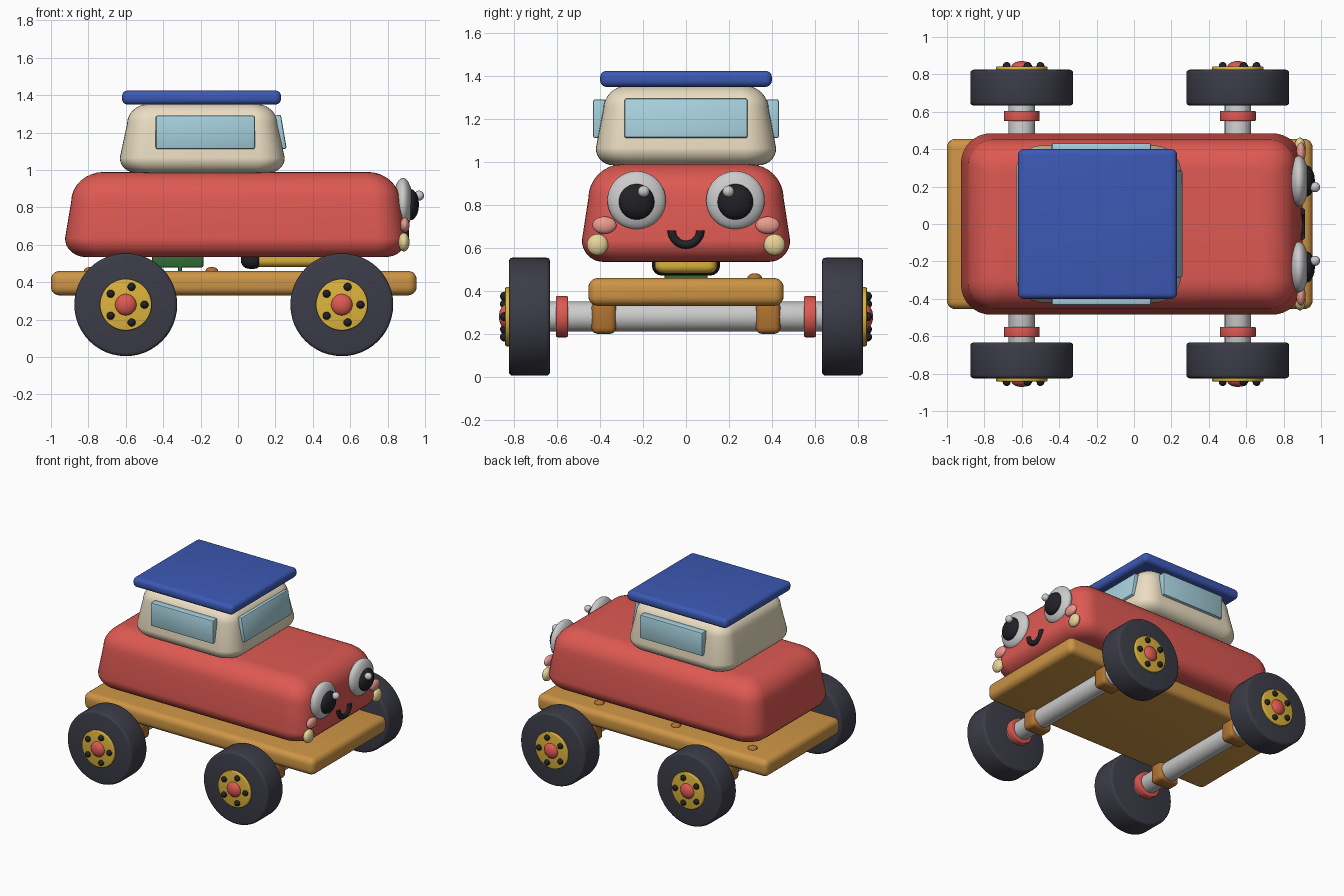
import bpy, bmesh
from math import sin, cos, pi, radians
from mathutils import Matrix

if "Cube" in bpy.data.objects:
    bpy.data.objects.remove(bpy.data.objects["Cube"])

COLORS = {
    "red": (.73, .10, .085), "wood": (.61, .30, .06), "dark_wood": (.43, .17, .03),
    "blue": (.045, .10, .46), "cream": (.83, .73, .54), "glass": (.38, .63, .72),
    "rubber": (.045, .045, .065), "yellow": (.72, .46, .045), "black": (.015, .015, .02),
    "pink": (.83, .33, .28), "lamp": (.82, .66, .32), "green": (.03, .16, .04),
}
MATS = {}
for key, c in COLORS.items():
    MATS[key] = bpy.data.materials.new(key)
    MATS[key].diffuse_color = (*c, 1)


def finish(name, bm, color, angle=35):
    bmesh.ops.recalc_face_normals(bm, faces=bm.faces)
    me = bpy.data.meshes.new(name)
    bm.to_mesh(me)
    bm.free()
    ob = bpy.data.objects.new(name, me)
    bpy.context.collection.objects.link(ob)
    if color:
        me.materials.append(MATS[color])
    bpy.ops.object.select_all(action='DESELECT')
    ob.select_set(True)
    bpy.context.view_layer.objects.active = ob
    bpy.ops.object.shade_smooth_by_angle(angle=radians(angle))
    return ob


def box(name, x, y, z, color, bevel=0.02, segs=4):
    """Bevelled box from (min, max) ranges."""
    bm = bmesh.new()
    size = [b - a for a, b in (x, y, z)]
    mid = [(a + b) / 2 for a, b in (x, y, z)]
    bmesh.ops.create_cube(bm, size=1, matrix=Matrix.Diagonal((*size, 1)))
    bmesh.ops.bevel(bm, geom=bm.edges[:], offset=bevel, segments=segs,
                    profile=0.5, affect='EDGES')
    ob = finish(name, bm, color)
    ob.location = mid
    return ob


def ball(name, loc, radii, color):
    bm = bmesh.new()
    bmesh.ops.create_uvsphere(bm, u_segments=32, v_segments=20, radius=1,
                              matrix=Matrix.Translation(loc) @ Matrix.Diagonal((*radii, 1)))
    return finish(name, bm, color)


def rod(name, x, z, y0, y1, r, color, bevel=0.006):
    """Cylinder lying along y."""
    bm = bmesh.new()
    m = Matrix.Translation((x, (y0 + y1) / 2, z)) @ Matrix.Rotation(pi / 2, 4, 'X')
    bmesh.ops.create_cone(bm, cap_ends=True, segments=48, radius1=r, radius2=r,
                          depth=abs(y1 - y0), matrix=m)
    rims = [e for e in bm.edges if abs(e.verts[0].co.y - e.verts[1].co.y) < 1e-5]
    bmesh.ops.bevel(bm, geom=rims, offset=bevel, segments=3, profile=0.5, affect='EDGES')
    return finish(name, bm, color)


def pillow(name, x, hy, z, rb, rt, rc, taper, color, kx=1.0):
    """Tapered soft box: rounded-rectangle rings lofted along a rounded profile."""
    n = 8
    prof = []
    for i in range(n + 1):
        a = i / n * pi / 2
        prof.append((rb * (1 - sin(a)), z[0] + rb * (1 - cos(a))))
    for i in range(n + 1):
        a = i / n * pi / 2
        prof.append((taper + rt * (1 - cos(a)), z[1] - rt * (1 - sin(a))))
    cx, hx = (x[0] + x[1]) / 2, (x[1] - x[0]) / 2
    bm = bmesh.new()
    rings = []
    for inset, h in prof:
        ax, ay, r = hx - inset * kx, hy - inset, max(rc - inset * .6, .02)
        ring = []
        for q, (sx, sy) in enumerate(((1, 1), (-1, 1), (-1, -1), (1, -1))):
            for i in range(n + 1):
                a = (q + i / n) * pi / 2
                ring.append(bm.verts.new((cx + sx * (ax - r) + r * cos(a),
                                          sy * (ay - r) + r * sin(a), h)))
        rings.append(ring)
    m = len(rings[0])
    for lo, hi in zip(rings, rings[1:]):
        for i in range(m):
            bm.faces.new((lo[i], lo[(i + 1) % m], hi[(i + 1) % m], hi[i]))
    bm.faces.new(rings[0][::-1])
    bm.faces.new(rings[-1])
    return finish(name, bm, color)


# Plank chassis and screws along one edge
box("deck", (-1, .955), (-.455, .455), (.33, .46), "wood", .045, 5)
for i, x in enumerate((-.79, -.14, .51)):
    ball(f"deck_screw_{i}", (x, .32, .46), (.034, .034, .022), "dark_wood")

# Body, cabin and roof
pillow("body", (-.925, .9), .485, (.535, .99), .10, .16, .16, .03, "red", 1.1)
pillow("cabin", (-.632, .25), .42, (.985, 1.355), .08, .11, .14, .035, "cream", 1.1)
box("roof", (-.62, .23), (-.4, .4), (1.35, 1.425), "blue", .03, 5)

# Windows
for s, side in ((-1, "right"), (1, "left")):
    box(f"window_{side}", (-.44, .09), sorted((s * .375, s * .433)), (1.112, 1.292), "glass", .01, 2)
w = box("windscreen", (.205, .245), (-.287, .287), (1.11, 1.295), "glass", .01, 2)
w.rotation_euler.y = -.17

# Parts between deck and body
pillow("battery", (.05, .46), .145, (.482, .60), .035, .02, .04, 0, "yellow")
pillow("battery_cap", (.015, .13), .158, (.472, .60), .045, .02, .05, 0, "black")
box("circuit_box", (-.46, -.185), (-.1, .1), (.48, .58), "green", .008, 2)
box("circuit_foot", (-.32, -.3), (-.1, .1), (.455, .5), "green", .003, 1)

# Axles, collars, brackets and wheels
for end, x in (("rear", -.6), ("front", .555)):
    rod(f"{end}_axle", x, .28, -.65, .65, .07, None)
    for s, side in ((-1, "right"), (1, "left")):
        tag = f"{end}_{side}"
        box(f"{tag}_bracket", (x - .085, x + .085), sorted((s * .325, s * .44)),
            (.2, .35), "dark_wood", .028, 3)
        rod(f"{tag}_collar", x, .28, s * .55, s * .605, .096, "red")
        rod(f"{tag}_tyre", x, .28, s * .633, s * .825, .275, "rubber", .018)
        rod(f"{tag}_hub", x, .28, s * .81, s * .842, .138, "yellow")
        ball(f"{tag}_hub_cap", (x, s * .835, .28), (.058, .036, .058), "red")
        for i in range(5):
            a = i * 2 * pi / 5
            ball(f"{tag}_hub_bolt_{i}", (x + .1 * cos(a), s * .845, .28 + .1 * sin(a)),
                 (.021, .021, .021), "black")

# Face on the +x end
for s, side in ((-1, "right"), (1, "left")):
    ball(f"eye_{side}", (.882, s * .23, .822), (.053, .136, .136), None)
    ball(f"pupil_{side}", (.922, s * .23, .815), (.045, .083, .083), "black")
    ball(f"eye_glint_{side}", (.968, s * .197, .863), (.027, .027, .027), None)
    ball(f"cheek_{side}", (.892, s * .38, .706), (.025, .056, .04), "pink")
    ball(f"headlight_{side}", (.887, s * .412, .615), (.03, .05, .05), "lamp")

# Smile: half ring
bm = bmesh.new()
R, r, nu, nv = .067, .019, 24, 14
rings = []
for i in range(nu + 1):
    a = pi + pi * i / nu
    rings.append([bm.verts.new((.897 + r * sin(b), (R + r * cos(b)) * cos(a),
                                .682 + (R + r * cos(b)) * sin(a)))
                  for b in (2 * pi * j / nv for j in range(nv))])
for p, q in zip(rings, rings[1:]):
    for j in range(nv):
        k = (j + 1) % nv
        bm.faces.new((p[j], p[k], q[k], q[j]))
bm.faces.new(rings[0])
bm.faces.new(rings[-1])
finish("smile", bm, "black")

for m in bpy.data.materials:
    if m.users and not m.is_grease_pencil:
        m.use_nodes = True
        m.node_tree.nodes["Principled BSDF"].inputs["Base Color"].default_value = m.diffuse_color
